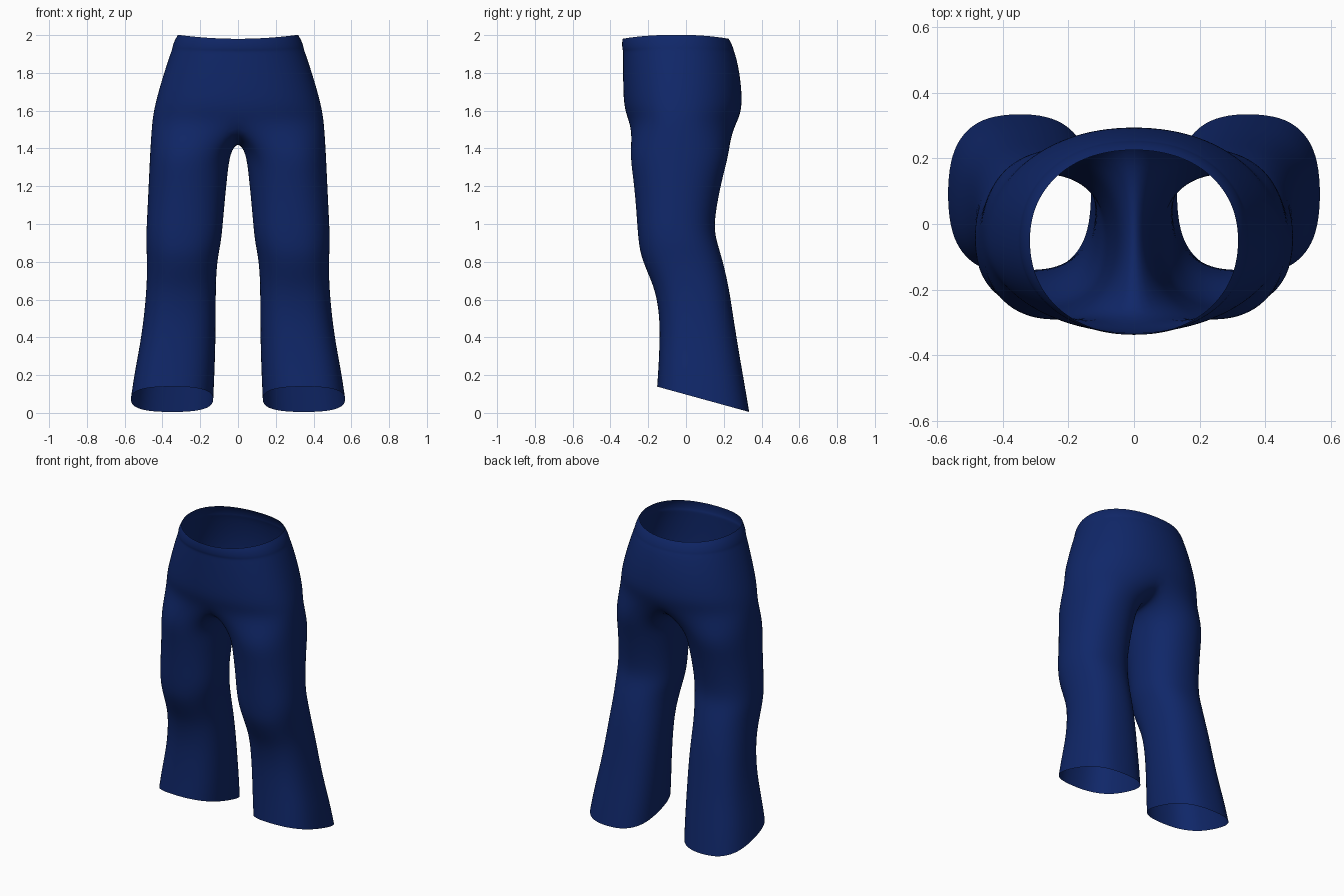
import bpy, bmesh, math

if "Cube" in bpy.data.objects:
    bpy.data.objects.remove(bpy.data.objects["Cube"])

OUTER, INNER = 14, 6          # segments round the outside and inside of one leg


def spow(v, n):
    return math.copysign(abs(v) ** (2 / n), v)


def hip_ring(z, rx, yf, yb, lift):
    """Half ring from front centre round the side to back centre."""
    cy = -0.05
    pts = []
    for i in range(OUTER + 1):
        a = math.pi * (i / OUTER - 0.5)
        c, s = spow(math.cos(a), 2.15), spow(math.sin(a), 2.15)
        y = cy + s * ((yb - cy) if s > 0 else (cy - yf))
        pts.append((0 if i in (0, OUTER) else rx * c, y, z + lift * c * c))
    return pts


def leg_ring(z, xin, xout, yf, yb, tilt, n):
    """Full ring, starting at the front inner corner and going outwards."""
    cx, cy, rx, ry = (xin + xout) / 2, (yf + yb) / 2, (xout - xin) / 2, (yb - yf) / 2
    pts = []
    for i in range(OUTER + INNER):
        if i <= OUTER:
            a = math.radians(-130 + 260 * i / OUTER)
        else:
            a = math.radians(130 + 100 * (i - OUTER) / INNER)
        c, s = spow(math.cos(a), n), spow(math.sin(a), n)
        pts.append((cx + rx * c, cy + ry * s, z - tilt * s))
    return pts


# height, half width, front y, back y, extra height at the sides
HIPS = [(1.98, 0.320, -0.338, 0.228, 0.022),
        (1.955, 0.338, -0.341, 0.243, 0.018),
        (1.925, 0.350, -0.339, 0.254, 0.012),
        (1.915, 0.351, -0.334, 0.255, 0.010),
        (1.89, 0.362, -0.335, 0.266, 0.006),
        (1.80, 0.394, -0.335, 0.286, 0),
        (1.70, 0.424, -0.334, 0.297, 0),
        (1.61, 0.447, -0.328, 0.298, 0),
        (1.53, 0.459, -0.300, 0.272, 0)]

# height, inner x, outer x, front y, back y, tilt, squareness
LEGS = [(1.38, 0.040, 0.468, -0.303, 0.235, 0, 2.2),
        (1.25, 0.055, 0.474, -0.283, 0.197, 0, 2.2),
        (1.10, 0.070, 0.481, -0.268, 0.166, 0, 2.2),
        (0.98, 0.080, 0.487, -0.260, 0.150, 0, 2.3),
        (0.90, 0.089, 0.489, -0.253, 0.168, 0, 2.3),
        (0.83, 0.104, 0.485, -0.241, 0.190, 0, 2.3),
        (0.74, 0.113, 0.484, -0.205, 0.213, 0, 2.3),
        (0.64, 0.116, 0.488, -0.166, 0.235, 0.01, 2.4),
        (0.50, 0.116, 0.501, -0.143, 0.257, 0.02, 2.5),
        (0.35, 0.118, 0.523, -0.142, 0.284, 0.035, 2.5),
        (0.20, 0.123, 0.552, -0.148, 0.313, 0.05, 2.6),
        (0.072, 0.129, 0.570, -0.156, 0.338, 0.068, 2.6)]

bm = bmesh.new()


def add(pts):
    return [bm.verts.new(p) for p in pts]


def bridge(a, b, closed):
    n = len(a)
    for i in range(n if closed else n - 1):
        j = (i + 1) % n
        bm.faces.new((a[i], b[i], b[j], a[j]))


# waist and hips
rows = [add(hip_ring(*r)) for r in HIPS]
for a, b in zip(rows, rows[1:]):
    bridge(a, b, False)

# crotch seam closes the lowest hip row into a leg opening
last = rows[-1]
yf, yb, z0 = last[0].co.y, last[-1].co.y, last[0].co.z
seam = []
for k in range(1, INNER):
    t = k / INNER
    seam.append((0, yb + (yf - yb) * t, z0 - 0.095 * math.sin(math.pi * t) ** 0.7))
ring = last + add(seam)

# leg down to the slanted hem
for r in LEGS:
    nxt = add(leg_ring(*r))
    bridge(ring, nxt, True)
    ring = nxt

bmesh.ops.recalc_face_normals(bm, faces=bm.faces)
side = max(bm.faces, key=lambda f: f.calc_center_median().x)
if side.normal.x < 0:
    bmesh.ops.reverse_faces(bm, faces=bm.faces)
for f in bm.faces:
    f.smooth = True

mesh = bpy.data.meshes.new("trousers")
bm.to_mesh(mesh)
bm.free()
trousers = bpy.data.objects.new("trousers", mesh)
bpy.context.collection.objects.link(trousers)

navy = bpy.data.materials.new("navy cloth")
navy.diffuse_color = (0.005, 0.02, 0.14, 1)
navy.use_nodes = True
navy.node_tree.nodes["Principled BSDF"].inputs["Base Color"].default_value = navy.diffuse_color
mesh.materials.append(navy)

# second half, then smoothing
mirror = trousers.modifiers.new("mirror", 'MIRROR')
mirror.use_clip = True
mirror.merge_threshold = 0.001
subsurf = trousers.modifiers.new("smooth", 'SUBSURF')
subsurf.levels = subsurf.render_levels = 2
